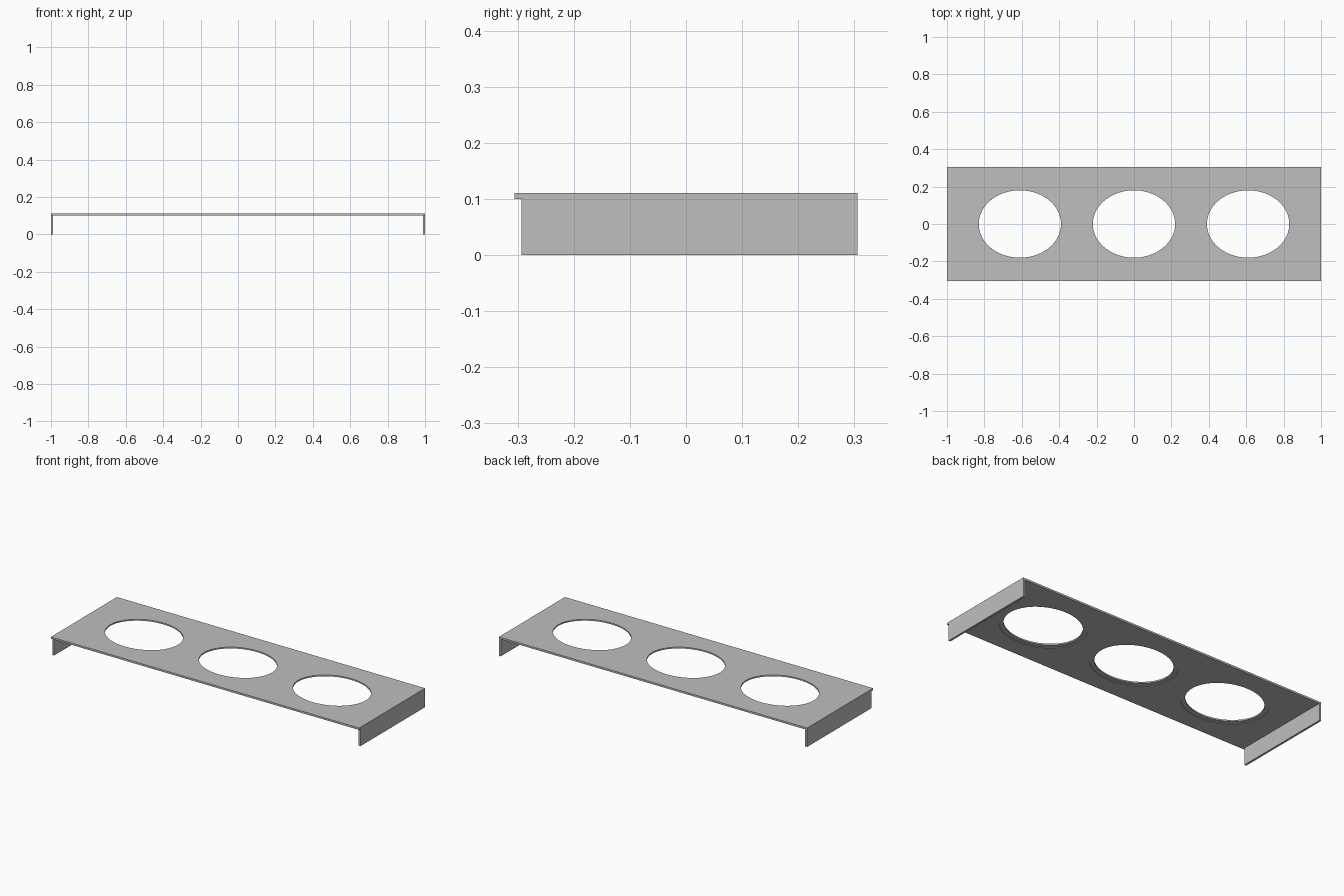
import bpy

cube = bpy.data.objects.get("Cube")
if cube:
    bpy.data.objects.remove(cube, do_unlink=True)

HALF_X, HALF_Y = 1.0, 0.306
TOP, UNDERSIDE = 0.111, 0.1

grey = bpy.data.materials.new("plain grey")
grey.use_nodes = True
colour = (0.52, 0.52, 0.52, 1)
grey.diffuse_color = colour
grey.node_tree.nodes["Principled BSDF"].inputs["Base Color"].default_value = colour


def box(name, low, high):
    bpy.ops.mesh.primitive_cube_add(size=1)
    ob = bpy.context.object
    ob.name = name
    ob.location = [(a + b) / 2 for a, b in zip(low, high)]
    ob.scale = [b - a for a, b in zip(low, high)]
    bpy.ops.object.transform_apply()
    ob.data.materials.append(grey)
    return ob


def cut_ellipse(target, x, rx, ry, z0, z1):
    bpy.ops.mesh.primitive_cylinder_add(vertices=96, radius=1, depth=1,
                                        location=(x, 0, (z0 + z1) / 2))
    cutter = bpy.context.object
    cutter.name = "hole_cutter"
    cutter.hide_render = True
    cutter.scale = (rx, ry, z1 - z0)
    bpy.ops.object.transform_apply()
    cutter.data.materials.append(grey)
    mod = target.modifiers.new("hole", 'BOOLEAN')
    mod.operation = 'DIFFERENCE'
    mod.solver = 'EXACT'
    mod.object = cutter
    bpy.context.view_layer.objects.active = target
    bpy.ops.object.modifier_apply(modifier=mod.name)
    bpy.data.objects.remove(cutter, do_unlink=True)


# Thin top plate, slightly overhanging the side flanges at the front
plate = box("top_plate", (-HALF_X, -HALF_Y, UNDERSIDE), (HALF_X, HALF_Y, TOP))

# Three oval openings, each with a shallow recess around it underneath
for x in (-0.61, 0, 0.61):
    cut_ellipse(plate, x, 0.22, 0.18, 0.05, 0.2)
    cut_ellipse(plate, x, 0.245, 0.205, 0.05, UNDERSIDE + 0.003)

# Smooth hole walls with crisp rims
bpy.ops.object.select_all(action='DESELECT')
plate.select_set(True)
bpy.context.view_layer.objects.active = plate
bpy.ops.object.shade_smooth_by_angle()

# Side flanges hanging down at both ends
for name, side in (("right_flange", -1), ("left_flange", 1)):
    xs = sorted((side * HALF_X, side * (HALF_X - 0.012)))
    box(name, (xs[0], -0.293, 0), (xs[1], HALF_Y, UNDERSIDE))
